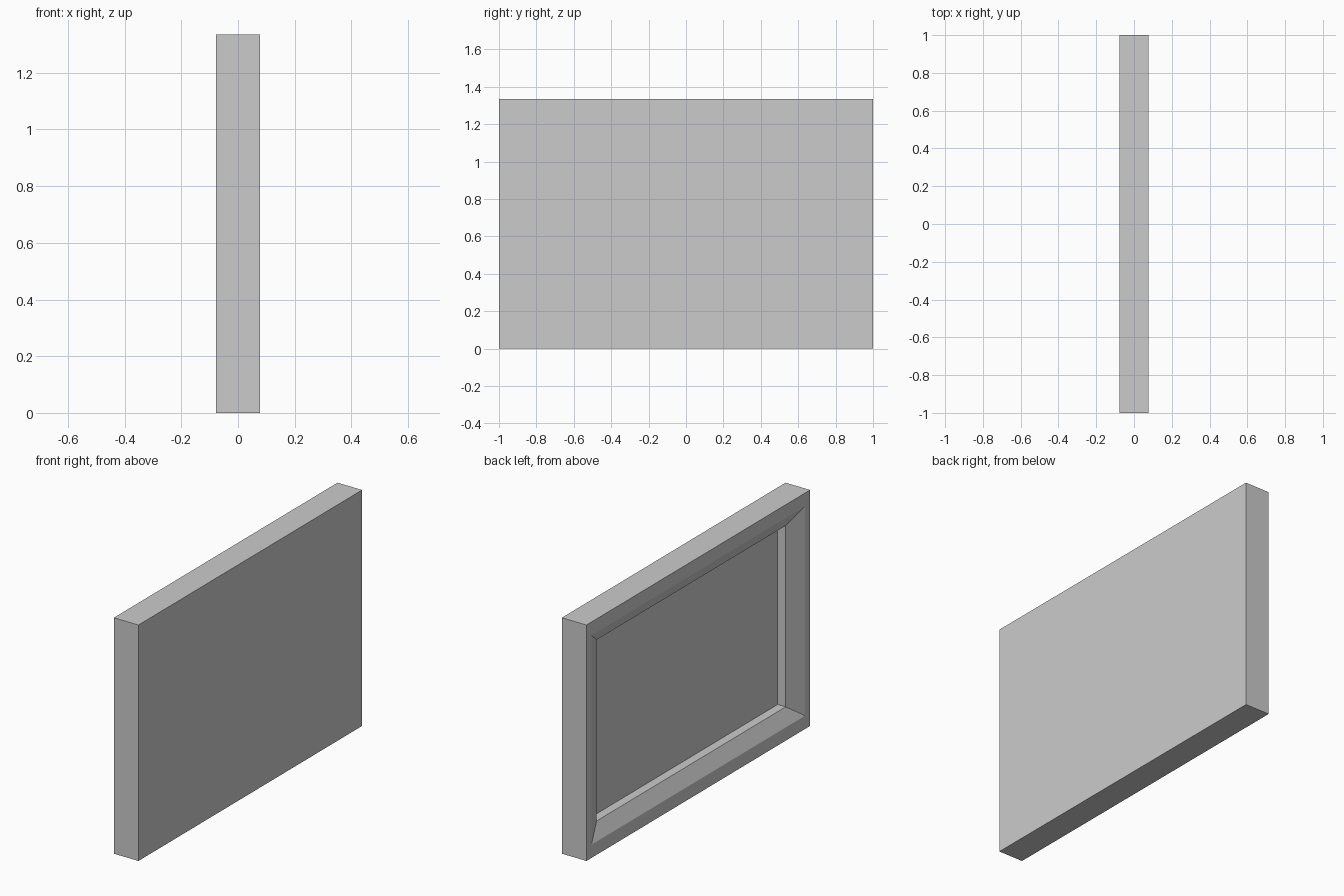
import bpy, bmesh

if "Cube" in bpy.data.objects:
    bpy.data.objects.remove(bpy.data.objects["Cube"])

W, H, X = 1.0, 1.335, 0.077  # half width, height, half depth


def ring(bm, x, inset_y, inset_z):
    y, z0, z1 = W - inset_y, inset_z, H - inset_z
    return [bm.verts.new((x, a, b)) for a, b in ((-y, z0), (y, z0), (y, z1), (-y, z1))]


def make_object(name, sections, cap_first=False, cap_last=False):
    bm = bmesh.new()
    rings = [ring(bm, *s) for s in sections]
    for r, s in zip(rings, rings[1:]):
        for i in range(4):
            j = (i + 1) % 4
            bm.faces.new((r[i], r[j], s[j], s[i]))
    if cap_first:
        bm.faces.new(rings[0])
    if cap_last:
        bm.faces.new(rings[-1][::-1])
    bmesh.ops.recalc_face_normals(bm, faces=bm.faces)
    # the flat +x side (or the -x facing panel) must point outwards
    mesh = bpy.data.meshes.new(name)
    bm.to_mesh(mesh)
    bm.free()
    ob = bpy.data.objects.new(name, mesh)
    bpy.context.collection.objects.link(ob)
    return ob


# Frame: flat back, outer sides, narrow rim, sloped moulding, step, recessed picture panel
make_object("picture_frame", [
    (X, 0, 0),
    (-X, 0, 0),
    (-X, 0.045, 0.075),
    (-X + 0.045, 0.155, 0.155),
    (-X + 0.095, 0.155, 0.155),
], cap_first=True, cap_last=True)
